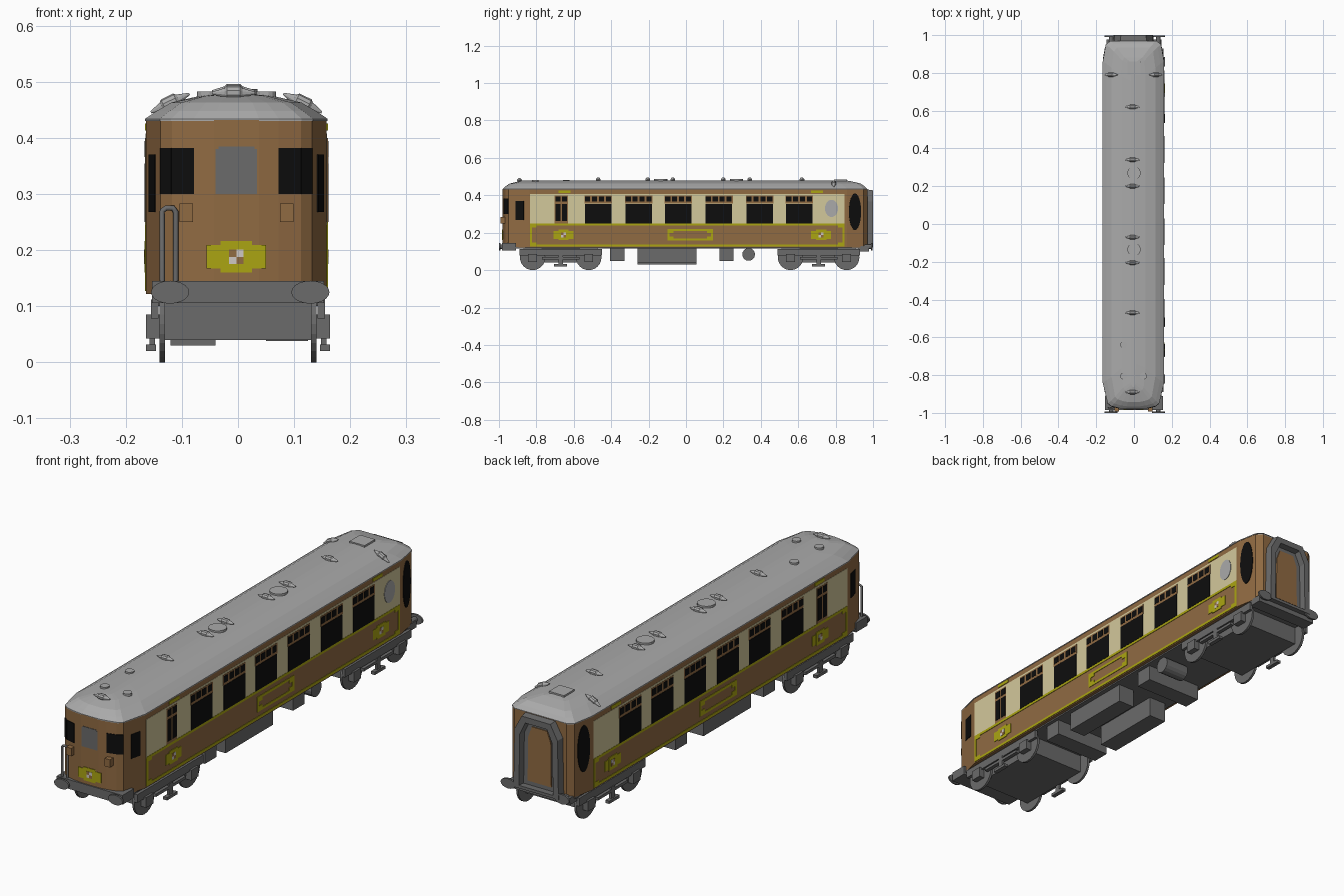
import bpy, bmesh, math
from mathutils import Matrix, Vector

if "Cube" in bpy.data.objects:
    bpy.data.objects.remove(bpy.data.objects["Cube"])

COLOURS = {"brown": (0.28, 0.145, 0.055), "cream": (0.65, 0.58, 0.33), "yellow": (0.41, 0.375, 0.006),
           "black": (0.004, 0.004, 0.004), "roof_grey": (0.40, 0.40, 0.40),
           "dark_grey": (0.145, 0.145, 0.145), "pale": (0.62, 0.58, 0.56)}
MATS = {}
for n, c in COLOURS.items():
    MATS[n] = bpy.data.materials.new(n)
    MATS[n].diffuse_color = (*c, 1)
CX = -0.003  # body centre line


def finish(name, bm, mat):
    bmesh.ops.recalc_face_normals(bm, faces=bm.faces)
    me = bpy.data.meshes.new(name)
    bm.to_mesh(me)
    bm.free()
    me.materials.append(MATS[mat])
    ob = bpy.data.objects.new(name, me)
    bpy.context.collection.objects.link(ob)
    return ob


def boxes(name, mat, *specs):
    """Each spec is x0, x1, y0, y1, z0, z1."""
    bm = bmesh.new()
    for x0, x1, y0, y1, z0, z1 in specs:
        m = Matrix.Translation(((x0 + x1) / 2, (y0 + y1) / 2, (z0 + z1) / 2)) @ Matrix.Diagonal((x1 - x0, y1 - y0, z1 - z0, 1))
        bmesh.ops.create_cube(bm, size=1, matrix=m)
    return finish(name, bm, mat)


def loft(name, mat, rings, caps=True, loop=False):
    bm = bmesh.new()
    vs = [[bm.verts.new(p) for p in r] for r in rings]
    n = len(vs[0])
    for a, b in zip(vs, vs[1:] + (vs[:1] if loop else [])):
        for i in range(n):
            bm.faces.new((a[i], a[(i + 1) % n], b[(i + 1) % n], b[i]))
    if caps and not loop:
        bm.faces.new(vs[0])
        bm.faces.new(vs[-1])
    return finish(name, bm, mat)


def lathe(name, mat, profile, axis, pos, sides=20, tilt=0, squash=(1, 1, 1)):
    """Spin (distance, radius) points about x, y or z."""
    rings = [[(r * math.cos(k * math.tau / sides), r * math.sin(k * math.tau / sides), d) for k in range(sides)]
             for d, r in profile]
    ob = loft(name, mat, rings)
    rot = {"x": Matrix.Rotation(math.pi / 2, 4, "Y"), "y": Matrix.Rotation(-math.pi / 2, 4, "X"), "z": Matrix()}[axis]
    ob.data.transform(Matrix.Translation(pos) @ Matrix.Rotation(tilt, 4, "Y") @ Matrix.Diagonal((*squash, 1)) @ rot)
    return ob


def wall(name, mat, polys, a, b, t, sides=(1, -1)):
    """Thin plates on the wall line a->b; polygon points are (distance along, z)."""
    d = (Vector(b) - Vector(a)).normalized()
    nrm = Vector((d.y, -d.x))
    bm = bmesh.new()
    for s in sides:
        for poly in polys:
            r = []
            for off in (-0.002, t):
                r.append([])
                for u, z in poly:
                    p = Vector(a) + d * u + nrm * off
                    r[-1].append(bm.verts.new((CX + s * p.x, p.y, z)))
            n = len(poly)
            for i in range(n):
                bm.faces.new((r[0][i], r[0][(i + 1) % n], r[1][(i + 1) % n], r[1][i]))
            bm.faces.new(r[0])
            bm.faces.new(r[1])
    return finish(name, bm, mat)


def rect(u0, u1, z0, z1):
    return [(u0, z0), (u1, z0), (u1, z1), (u0, z1)]


def oval(u, z, ru, rz, n=24):
    return [(u + ru * math.cos(k * math.tau / n), z + rz * math.sin(k * math.tau / n)) for k in range(n)]


def frame(u0, u1, z0, z1, w):
    return [rect(u0, u1, z0, z0 + w), rect(u0, u1, z1 - w, z1), rect(u0, u0 + w, z0, z1), rect(u1 - w, u1, z0, z1)]


# Body shell and domed roof from one plan outline
half = [(0.04, -0.98), (0.075, -0.975), (0.115, -0.965), (0.135, -0.95), (0.161, -0.84),
        (0.161, 0.86), (0.145, 0.95), (0.12, 0.97)]
plan = half + [(-x, y) for x, y in reversed(half)]


def ring(z, sx=1, sy=1):
    return [(CX + x * sx, y * sy, z) for x, y in plan]


loft("body_shell", "brown", [ring(0.122), ring(0.432)])
loft("roof", "roof_grey", [ring(0.43, 1.01, 1), ring(0.434, 1.01, 1), ring(0.448, 0.88, 0.985), ring(0.463, 0.72, 0.962),
                           ring(0.475, 0.4, 0.91), ring(0.48, 0.08, 0.88)])
boxes("floor", "dark_grey", (-0.15, 0.145, -0.93, 0.95, 0.116, 0.124))

# Side livery: cream band, yellow lining and ornament panels
SA, SB = (0.161, 0), (0.161, 1)
wall("cream_band", "cream", [rect(-0.835, 0.848, 0.245, 0.408)], SA, SB, 0.001)
lining = frame(-0.835, 0.848, 0.127, 0.25, 0.011)
lining += [rect(y, y + 0.03, z, z + 0.018) for y in (-0.83, 0.813) for z in (0.13, 0.228)]
lining += frame(-0.10, 0.145, 0.157, 0.221, 0.011)
lining += [rect(y, y + 0.03, z, z + 0.02) for y in (-0.097, 0.112) for z in (0.16, 0.198)]
lining += [rect(y - 0.032, y + 0.032, 0.413, 0.426) for y in (-0.65, 0.70)]
wall("yellow_lining", "yellow", lining, SA, SB, 0.002)


def ornament(u, z):
    q = 0.013
    yel = [rect(u - 0.053, u + 0.053, z - 0.021, z + 0.021)], [rect(u - 0.028, u + 0.028, z - 0.028, z + 0.028)]
    return (yel[0], yel[1], [rect(u - q, u, z, z + q), rect(u, u + q, z - q, z)],
            [rect(u, u + q, z, z + q), rect(u - q, u, z - q, z)])


def add_ornament(name, u, z, a, b, sides):
    for k, (polys, m) in enumerate(zip(ornament(u, z), ("yellow", "yellow", "brown", "pale"))):
        wall(f"{name}_{k}", m, polys, a, b, (0.002, 0.0025, 0.0035, 0.0035)[k], sides)


add_ornament("side_ornament_front", -0.655, 0.188, SA, SB, (1, -1))
add_ornament("side_ornament_rear", 0.722, 0.188, SA, SB, (1, -1))

# Side windows with four small panes above each
starts = [-0.54, -0.323, -0.112, 0.105, 0.323, 0.535]
wall("window_headers", "brown", [rect(s - 0.002, s + 0.145, 0.355, 0.4) for s in starts]
     + [rect(-0.702, -0.632, 0.25, 0.4)], SA, SB, 0.002)
glass = [rect(s, s + 0.142, 0.25, 0.354) for s in starts]
glass += [rect(s + k * 0.037, s + k * 0.037 + 0.028, 0.366, 0.394) for s in starts for k in range(4)]
glass += [rect(y, y + 0.027, z0, z1) for y in (-0.698, -0.663) for z0, z1 in ((0.262, 0.354), (0.366, 0.394))]
wall("side_glass", "black", glass, SA, SB, 0.003)
wall("oval_window", "roof_grey", [oval(0.778, 0.33, 0.035, 0.046)], SA, SB, 0.003, (1,))

# Windows on the tapered ends
wall("cab_side_window", "black", [rect(0.04, 0.085, 0.268, 0.37)], half[3], half[4], 0.002)
wall("end_oval_window", "black", [oval(0.044, 0.312, 0.033, 0.098)], half[5], half[6], 0.003)
wall("cab_front_window_inner", "black", [rect(0, 0.041, 0.30, 0.382)], half[1], half[2], 0.002)
wall("cab_front_window_outer", "black", [rect(0, 0.025, 0.30, 0.382)], half[2], half[3], 0.002)
FA, FB = (0, -0.98), (1, -0.98)
wall("cab_centre_window", "dark_grey", [rect(-0.037, 0.037, 0.30, 0.38), rect(-0.032, 0.032, 0.30, 0.385)],
     FA, FB, 0.002, (1,))
add_ornament("front_ornament", 0, 0.188, FA, FB, (1,))

# Front brackets and hose
boxes("front_brackets", "brown", *[(x - 0.012, x + 0.012, -0.992, -0.965, 0.25, 0.283) for x in (-0.092, 0.087)])
curve = bpy.data.curves.new("front_hose", "CURVE")
curve.dimensions = "3D"
curve.bevel_depth = 0.005
curve.bevel_resolution = 1
sp = curve.splines.new("POLY")
pts = [(-0.135, 0.13), (-0.135, 0.27), (-0.128, 0.275), (-0.116, 0.275), (-0.111, 0.268), (-0.111, 0.13)]
sp.points.add(len(pts) - 1)
for p, (x, z) in zip(sp.points, pts):
    p.co = (x, -0.973, z, 1)
curve.materials.append(MATS["dark_grey"])
bpy.context.collection.objects.link(bpy.data.objects.new("front_hose", curve))

# Rear gangway: arched ring, recess and door
arch = [(-0.11, 0.12), (-0.105, 0.37), (-0.07, 0.432), (0.07, 0.432), (0.105, 0.37), (0.11, 0.12)]


def arch_ring(y, s, lift=0.0):
    return [(CX + x * s, y, 0.12 + lift + (z - 0.12) * (s * 0.35 + 0.65) - lift * (z - 0.12) / 0.312) for x, z in arch]


loft("gangway_ring", "dark_grey", [arch_ring(0.96, 1), arch_ring(1.0, 0.95), arch_ring(1.0, 0.72, 0.012),
                                   arch_ring(0.96, 0.68, 0.012)], loop=True)
BA, BB = (0, 0.97), (-1, 0.97)
wall("gangway_recess", "dark_grey", [[(x * 0.8, z * 0.97 + 0.002) for x, z in arch]], BA, BB, 0.003, (1,))
wall("gangway_door", "brown", [[(x * 0.5, 0.15 + (z - 0.12) * 0.74) for x, z in arch]], BA, BB, 0.007, (1,))

# Buffer beams and buffers
boxes("buffer_beams", "dark_grey", (-0.153, 0.153, -0.985, -0.91, 0.106, 0.145), (-0.145, 0.145, 0.92, 0.978, 0.1, 0.128))
for end in (-1, 1):
    for x in (-0.121, 0.129):
        lathe("buffer_shaft", "dark_grey", [(0, 0.012), (0.06, 0.012)], "y", (x, end * 0.965 - 0.03, 0.125), 12)
        prof = [(-0.005, 0.034), (0.003, 0.034)]
        lathe("buffer_head", "dark_grey", prof, "y", (x, end * 0.996 - 0.0 + 0.001 * -end, 0.125), 20, 0, (1, 1, 0.6))

# Bogies with wheels, side frames, axle boxes and springs
for label, cy in (("front", -0.67), ("rear", 0.709)):
    parts = [(-0.13, 0.13, cy - 0.17, cy + 0.17, 0.04, 0.118)]
    for s in (-1, 1):
        def side(x0, x1, *rest):
            parts.append((min(s * x0, s * x1), max(s * x0, s * x1), *rest))
        side(0.142, 0.155, cy - 0.22, cy + 0.22, 0.078, 0.112)
        side(0.146, 0.164, cy - 0.035, cy + 0.035, 0.02, 0.032)
        side(0.148, 0.158, cy - 0.012, cy + 0.012, 0.025, 0.08)
        side(0.142, 0.158, cy - 0.1, cy + 0.1, 0.058, 0.07)
        for w in (-0.15, 0.15):
            side(0.14, 0.164, cy + w - 0.024, cy + w + 0.024, 0.042, 0.085)
            lathe(f"{label}_wheel", "dark_grey", [(-0.005, 0.068), (0.005, 0.068)], "x", (s * 0.135, cy + w, 0.068), 24)
    boxes(f"{label}_bogie_frame", "dark_grey", *parts)

# Underfloor equipment
boxes("underfloor_boxes", "dark_grey", (-0.12, -0.04, -0.26, 0.055, 0.03, 0.12), (0.05, 0.125, -0.26, 0.055, 0.038, 0.12),
      (-0.13, 0.13, -0.405, -0.33, 0.05, 0.12), (-0.13, 0.13, 0.18, 0.255, 0.05, 0.12))
lathe("air_tank", "dark_grey", [(0, 0.034), (0.11, 0.034)], "x", (0.02, 0.335, 0.084), 16)

# Roof ventilators, domes and hatch
vent = [(-0.038, 0.002), (-0.016, 0.009), (-0.012, 0.013), (0.012, 0.013), (0.016, 0.009), (0.038, 0.002)]
for y in (0.62, 0.34, 0.20, -0.07, -0.205, -0.47, -0.89):
    lathe("roof_vent", "roof_grey", vent, "x", (-0.008, y, 0.483 if y > -0.8 else 0.48), 10)
for s in (-1, 1):
    lathe("shoulder_vent", "roof_grey", vent, "x", (CX + s * 0.118, 0.79, 0.462), 10, s * 0.45)
for y in (0.27, -0.135):
    lathe("roof_dome", "roof_grey", [(0, 0.035), (0.012, 0.035)], "z", (0, y, 0.475), 20)
for x, y in ((-0.055, -0.64), (-0.055, -0.805), (0.05, -0.805)):
    lathe("roof_cap", "roof_grey", [(0, 0.018), (0.017, 0.018)], "z", (x, y, 0.466), 14)
boxes("roof_hatch", "roof_grey", (-0.035, 0.035, 0.79, 0.86, 0.465, 0.485))

for m in bpy.data.materials:
    if m.users and not m.is_grease_pencil:
        m.use_nodes = True
        m.node_tree.nodes["Principled BSDF"].inputs["Base Color"].default_value = m.diffuse_color
